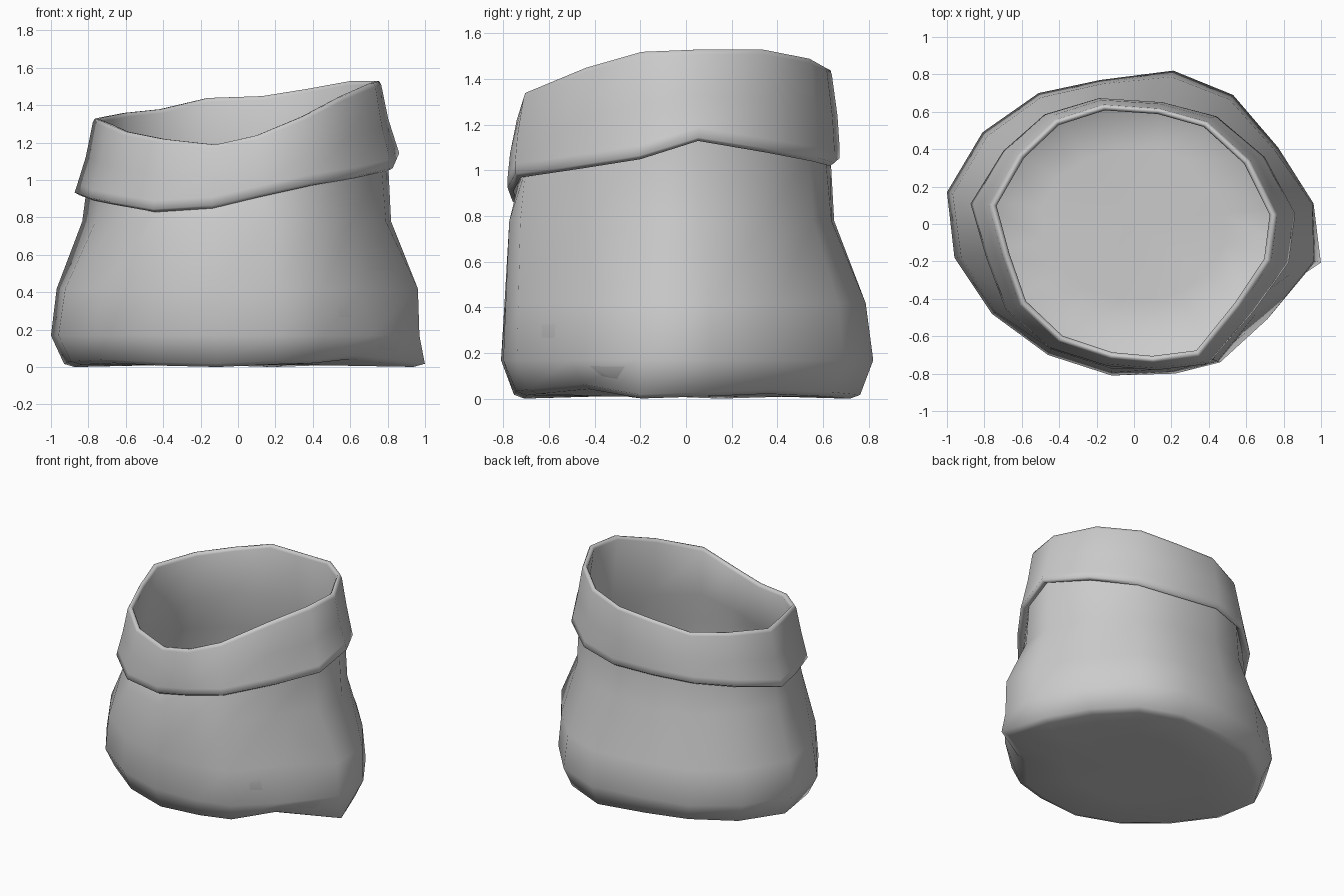
import bpy, bmesh, math

if "Cube" in bpy.data.objects:
    bpy.data.objects.remove(bpy.data.objects["Cube"])

# Columns around the sack: belly x, y | rim x, y, z | cuff hem z
COLS = [
    (0.96, 0.11, 0.74, 0.05, 1.53, 1.13),
    (0.77, 0.41, 0.60, 0.33, 1.53, 1.08),
    (0.53, 0.69, 0.38, 0.53, 1.49, 1.04),
    (0.21, 0.82, 0.13, 0.60, 1.45, 1.02),
    (-0.18, 0.77, -0.16, 0.62, 1.44, 1.04),
    (-0.51, 0.70, -0.41, 0.54, 1.38, 1.02),
    (-0.81, 0.49, -0.60, 0.36, 1.36, 0.98),
    (-1.00, 0.17, -0.75, 0.10, 1.33, 0.92),
    (-0.96, -0.18, -0.68, -0.16, 1.30, 0.89),
    (-0.76, -0.48, -0.59, -0.42, 1.26, 0.87),
    (-0.46, -0.70, -0.39, -0.61, 1.22, 0.83),
    (-0.12, -0.81, -0.12, -0.70, 1.19, 0.85),
    (0.22, -0.80, 0.10, -0.72, 1.24, 0.91),
    (0.46, -0.74, 0.34, -0.69, 1.34, 0.97),
    (0.76, -0.54, 0.55, -0.43, 1.45, 1.01),
    (0.97, -0.20, 0.71, -0.19, 1.52, 1.05),
]
FRONT = range(10, 14)
SPUR, DENT = 15, 14


def column(i, c):
    """Points of one column, from underside over the rim and down inside."""
    bx, by, rx, ry, rz, hz = c

    def belly(s, z):
        return (bx * s, by * s, z)

    def rim(s, z, sy=None):
        return (rx * s, ry * (sy or s), z)

    def blend(t, z, s=1.0):
        return ((bx + (rx * 1.08 - bx) * t) * s, (by + (ry * 1.02 - by) * t) * s, z)

    dent = i == DENT
    foot = 1.03 if i == SPUR else 0.84 if dent else 0.93
    low = 0.04 if i in (0, SPUR) else 0.16
    high = 0.4 if i in FRONT else 0.88
    wave = 0.012 * math.sin(i * 1.6) + (0.04 if dent else 0)
    waist = 0.9 if dent else 1.0
    cuff = rz - hz
    return [
        # underside and outer wall
        belly(0.5, 0.012), belly(foot * 0.94, 0.012 + wave * 0.9), belly(foot, 0.03 + wave),
        belly(0.94 if dent else 1.0, 0.17),
        blend(low, 0.42, waist), blend(high, 0.78), blend(1.0, hz + 0.03),
        # folded cuff
        rim(1.13, hz, 1.05), rim(1.165, hz + 0.015, 1.085), rim(1.145, hz + 0.06, 1.085),
        rim(1.085, hz + cuff * 0.5, 1.07),
        rim(1.035, rz - 0.02, 1.03), rim(1.02, rz, 1.02),
        rim(0.995, rz, 0.995), rim(0.98, rz - 0.02),
        # inner wall and floor, a thin cloth thickness inside the outer wall
        rim(1.04, hz + 0.02, 0.99), blend(high, 0.78, 0.975),
        blend(low, 0.42, 0.975 * waist), belly(0.92 if dent else 0.975, 0.18),
        belly(foot * 0.93, 0.045 + wave), belly(0.5, 0.03),
    ]


def loft(name, columns, z_start, z_end):
    bm = bmesh.new()
    grid = [[bm.verts.new(p) for p in col] for col in columns]
    first, last = bm.verts.new((0, 0, z_start)), bm.verts.new((0, 0, z_end))
    for a, b in zip(grid, grid[1:] + grid[:1]):
        bm.faces.new((first, b[0], a[0]))
        bm.faces.new((last, a[-1], b[-1]))
        for k in range(len(a) - 1):
            bm.faces.new((a[k], b[k], b[k + 1], a[k + 1]))
    bmesh.ops.recalc_face_normals(bm, faces=bm.faces)
    mesh = bpy.data.meshes.new(name)
    bm.to_mesh(mesh)
    bm.free()
    obj = bpy.data.objects.new(name, mesh)
    bpy.context.collection.objects.link(obj)
    return obj


# Open cloth sack with a rolled-over cuff
sack = loft("cloth_sack", [column(i, c) for i, c in enumerate(COLS)], 0.01, 0.03)
lowest = min(v.co.z for v in sack.data.vertices)
for v in sack.data.vertices:
    v.co.z -= lowest
bpy.context.view_layer.objects.active = sack
sack.select_set(True)
bpy.ops.object.shade_smooth_by_angle(angle=math.radians(80))
